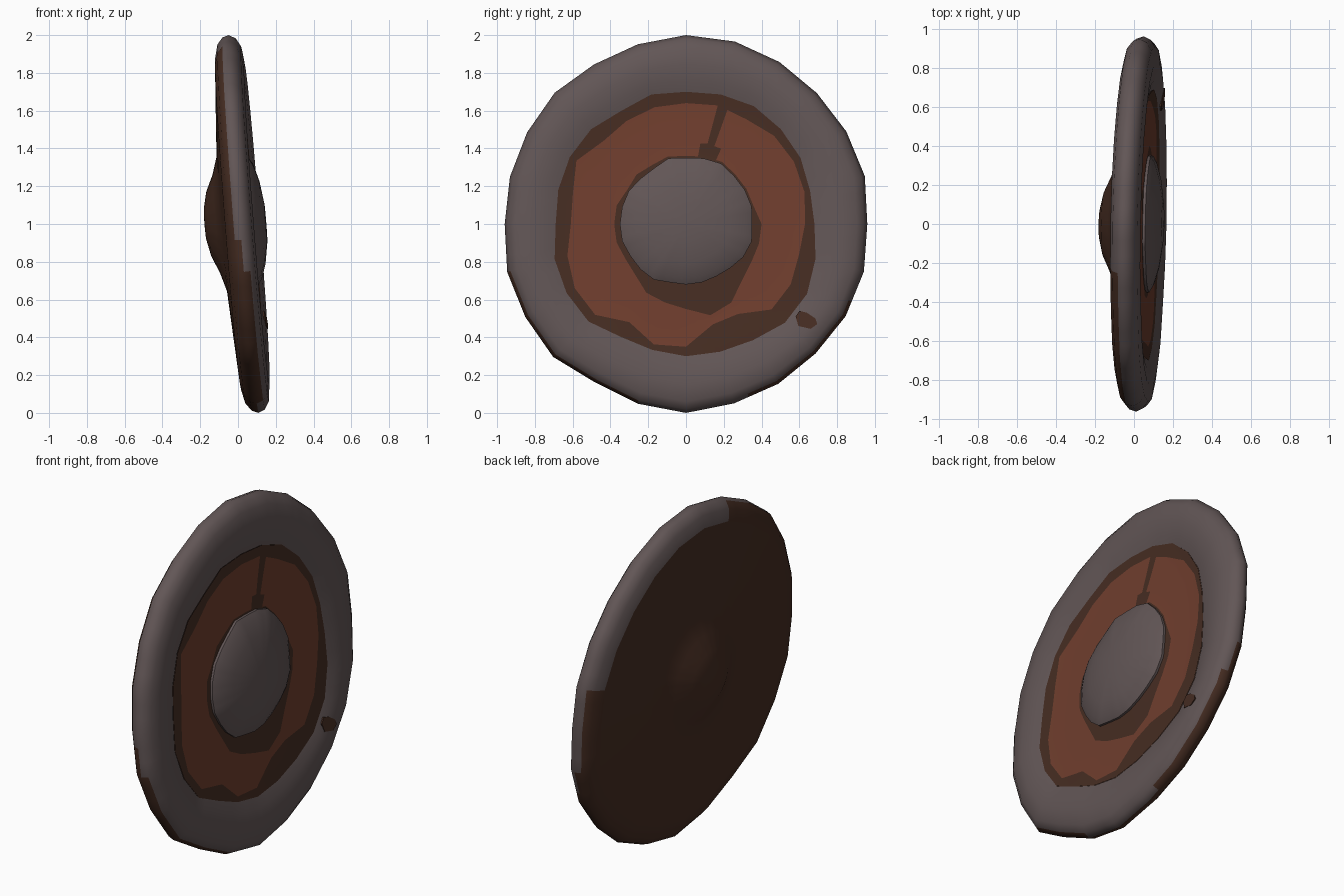
import bpy
import bmesh
from math import cos, sin, radians, hypot
from mathutils import Vector

cube = bpy.data.objects.get("Cube")
if cube:
    bpy.data.objects.remove(cube, do_unlink=True)

STEP = 15      # degrees between outline radii
SUB = 3        # segments per outline step
SEGMENTS = 360 // STEP * SUB


def material(name, colour):
    mat = bpy.data.materials.new(name)
    mat.use_nodes = True
    mat.diffuse_color = (*colour, 1)
    bsdf = next(n for n in mat.node_tree.nodes if n.type == 'BSDF_PRINCIPLED')
    bsdf.inputs["Base Color"].default_value = (*colour, 1)
    bsdf.inputs["Roughness"].default_value = 0.8
    return mat


iron = material("grey iron", (.122, .093, .093))
red_wood = material("red brown wood", (.162, .048, .027))
dark_wood = material("dark brown wood", (.061, .026, .016))

# Hand-worn outlines as radii, counter-clockwise from the +y side
outline = [.96, .98, .98, .98, .99, 1, 1, .985, .975, .983, .971, .965,
           .96, .98, .983, .995, .967, .985, 1, .983, .977, .97, .976, .975]
trim_outer = [.68, .68, .7, .71, .72, .71, .7, .71, .69, .71, .71, .7,
              .69, .72, .73, .73, .69, .69, .7, .7, .71, .74, .74, .71]
wood_outer = [.63, .65, .66, .66, .64, .65, .64, .64, .63, .62, .67, .62,
              .61, .65, .68, .68, .6, .66, .65, .55, .55, .64, .64, .62]
wood_inner = [.4, .37, .37, .37, .38, .37, .36, .37, .36, .37, .36, .38,
              .38, .38, .37, .38, .42, .43, .45, .5, .48, .42, .4, .4]
boss_edge = [.35, .36, .36, .36, .37, .36, .35, .36, .34, .34, .35, .35,
             .35, .35, .34, .34, .34, .32, .32, .32, .32, .33, .35, .36]


def mix(a, b, t):
    return [p + (q - p) * t for p, q in zip(a, b)]


def scaled(a, s):
    return [r * s for r in a]


def place(y, z, depth):
    """Put a point of the disc on the leaning shield plane."""
    return Vector((.03 - .078 * z + .02 * y + depth, y, z + 1))


def ring_points(radii, depth):
    n = len(radii)
    corners = [Vector((r * cos(radians(i * STEP)), r * sin(radians(i * STEP))))
               for i, r in enumerate(radii)]
    for i in range(SEGMENTS):
        k, part = divmod(i, SUB)
        p = corners[k].lerp(corners[(k + 1) % n], part / SUB)
        yield place(p.x, p.y, depth)


def finish(name, bm, mats, angle):
    mesh = bpy.data.meshes.new(name)
    bm.to_mesh(mesh)
    bm.free()
    for m in mats:
        mesh.materials.append(m)
    obj = bpy.data.objects.new(name, mesh)
    bpy.context.collection.objects.link(obj)
    bpy.ops.object.select_all(action='DESELECT')
    obj.select_set(True)
    bpy.context.view_layer.objects.active = obj
    bpy.ops.object.shade_smooth_by_angle(angle=radians(angle))
    return obj


def lathe(name, rings, mats, rule=lambda band, seg: 0):
    """Skin a series of outlines; rule picks the material of each face."""
    bm = bmesh.new()
    loops = [[bm.verts.new(p) for p in ring_points(*ring)] for ring in rings]
    for band, (a, b) in enumerate(zip(loops, loops[1:])):
        for i in range(SEGMENTS):
            j = (i + 1) % SEGMENTS
            face = bm.faces.new((a[i], b[i], b[j], a[j]))
            face.material_index = rule(band, i)
    bmesh.ops.remove_doubles(bm, verts=bm.verts, dist=.0001)
    return finish(name, bm, mats, 50)


# Domed centre boss on the outer face
lathe("front_boss", [
    (scaled(boss_edge, 0), .12), (scaled(boss_edge, .3), .118),
    (scaled(boss_edge, .65), .1), (scaled(boss_edge, .9), .075),
    (boss_edge, .055), (boss_edge, .03)], [iron])


# Boards: dark worn borders, red field, and one dark split near the top
def board_rule(band, seg):
    if band in (0, 4):
        return 1
    split = {1: (13, 14, 15), 2: (14,), 3: (14,)}[band]
    return int(seg in split)


lathe("face_boards", [
    (scaled(boss_edge, .97), .042), (wood_inner, .04),
    (mix(wood_inner, wood_outer, .25), .04),
    (mix(wood_inner, wood_outer, .6), .04),
    (wood_outer, .042), (trim_outer, .046)], [red_wood, dark_wood], board_rule)


# Rim rolls over the edge; its lower edge and most of its back are bare wood
def rim_rule(band, seg):
    angle = seg * STEP / SUB
    if 195 <= angle < 255 or 290 <= angle < 335:
        last = 3
    elif 185 <= angle < 345:
        last = 4
    elif 10 < angle < 105:
        last = 7
    else:
        last = 5
    return int(band > last)


lathe("rim", [
    (trim_outer, .044), (mix(trim_outer, outline, .2), .06),
    (mix(trim_outer, outline, .5), .07), (mix(trim_outer, outline, .8), .06),
    (scaled(outline, .982), .035), (outline, 0),
    (scaled(outline, .988), -.035), (scaled(outline, .95), -.065),
    (scaled(outline, .88), -.082)], [iron, dark_wood], rim_rule)

# Back boards swelling into a blunt hump
lathe("back_boards", [
    (scaled(outline, .88), -.082), (scaled(outline, .6), -.1),
    (scaled(outline, .36), -.115), (scaled(outline, .26), -.145),
    (scaled(outline, .17), -.185), (scaled(outline, .08), -.205),
    (scaled(outline, 0), -.208)], [dark_wood])

# Worn patch on the rim
bm = bmesh.new()
patch = [(-.06, .02), (-.045, -.03), (.02, -.045), (.055, -.02),
         (.045, .01), (0, .04), (-.04, .05)]
verts = []
for dy, dz in patch:
    y, z = .64 + dy, dz - .51
    verts.append(bm.verts.new(place(y, z, .068 + .1 * (hypot(y, z) - .82))))
face = bm.faces.new(verts)
solid = bmesh.ops.extrude_face_region(bm, geom=[face])
moved = [v for v in solid["geom"] if isinstance(v, bmesh.types.BMVert)]
bmesh.ops.translate(bm, verts=moved, vec=(-.008, 0, 0))
bmesh.ops.recalc_face_normals(bm, faces=bm.faces)
finish("rim_worn_patch", bm, [dark_wood], 30)
